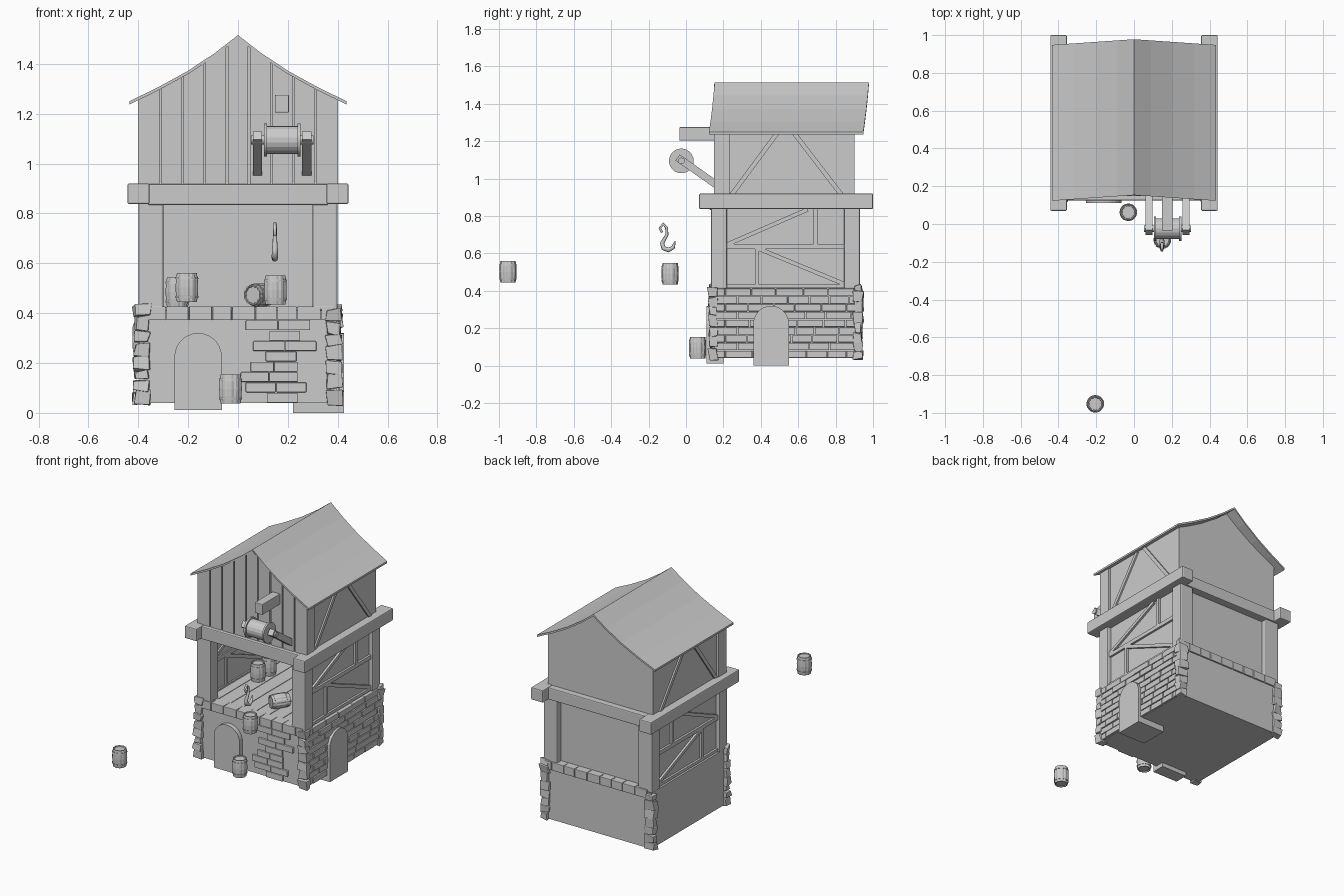
import bpy, bmesh, math, random
from mathutils import Vector, Matrix

if "Cube" in bpy.data.objects:
    bpy.data.objects.remove(bpy.data.objects["Cube"])

random.seed(4)
GREY = bpy.data.materials.new("plain_grey")
GREY.diffuse_color = (0.6, 0.6, 0.6, 1)
GREY.use_nodes = True
GREY.node_tree.nodes["Principled BSDF"].inputs["Base Color"].default_value = GREY.diffuse_color


def finish(name, bm, bevel=0, smooth=False):
    bmesh.ops.recalc_face_normals(bm, faces=bm.faces)
    me = bpy.data.meshes.new(name)
    bm.to_mesh(me)
    bm.free()
    me.materials.append(GREY)
    ob = bpy.data.objects.new(name, me)
    bpy.context.collection.objects.link(ob)
    if bevel:
        mod = ob.modifiers.new("bevel", 'BEVEL')
        mod.width, mod.segments = bevel, 2
    if smooth:
        me.shade_smooth()
        me.set_sharp_from_angle(angle=math.radians(35))
    return ob


def add_box(bm, x0, x1, y0, y1, z0, z1, jitter=0):
    vs = bmesh.ops.create_cube(bm, size=1)["verts"]
    for v in vs:
        v.co = Vector(((x0 + x1) / 2 + v.co.x * (x1 - x0),
                       (y0 + y1) / 2 + v.co.y * (y1 - y0),
                       (z0 + z1) / 2 + v.co.z * (z1 - z0)))
        v.co += Vector([random.uniform(-jitter, jitter) for _ in range(3)])


def box(name, *b, bevel=0):
    bm = bmesh.new()
    add_box(bm, *b)
    return finish(name, bm, bevel)


def prism(name, pts, a, b, axis='y', shear=lambda u: 0):
    """Extrude a (u, z) outline from a to b along x or y."""
    bm = bmesh.new()
    ends = []
    for d in (a, b):
        ends.append([bm.verts.new((u, d + shear(u), z) if axis == 'y' else (d, u, z)) for u, z in pts])
    bm.faces.new(ends[0])
    bm.faces.new(ends[1])
    for i in range(len(pts)):
        j = (i + 1) % len(pts)
        bm.faces.new((ends[0][i], ends[0][j], ends[1][j], ends[1][i]))
    return finish(name, bm)


def lathe(bm, prof, segs, mat, groove=0):
    """Spin (radius, height) points about local z; every third column may be grooved."""
    rings = []
    for r, z in prof:
        ring = []
        for i in range(segs):
            rr = r - (groove if i % 3 == 0 else 0)
            a = 2 * math.pi * i / segs
            ring.append(bm.verts.new(mat @ Vector((rr * math.cos(a), rr * math.sin(a), z))))
        rings.append(ring)
    for p, q in zip(rings, rings[1:]):
        for i in range(segs):
            j = (i + 1) % segs
            bm.faces.new((p[i], p[j], q[j], q[i]))
    bm.faces.new(rings[0])
    bm.faces.new(rings[-1])


# ---- stone base ----
box("stone_base", -.395, .395, .14, .93, .04, .41)


def arch(c, r, z0, z1):
    top = [(c + r * math.cos(math.pi * i / 14), z1 - r + r * math.sin(math.pi * i / 14)) for i in range(15)]
    return [(c + r, z0)] + top + [(c - r, z0)]


prism("front_door", arch(-.16, .095, .012, .32), .11, .20)
prism("side_door", arch(.455, .095, 0, .32), .22, .425, 'x')

# irregular patch of bricks on the front: (start, end) per course, from the top
bm = bmesh.new()
patch = [(.03, .29), (.125, .25), (.06, .315), (.11, .235), (.05, .24), (.01, .24), (.03, .275), (.115, .24)]
for k, (x0, x1) in enumerate(patch):
    n = max(1, round((x1 - x0) / .125))
    z = .372 - .0415 * (k + 1)
    for i in range(n):
        w = (x1 - x0) / n
        add_box(bm, x0 + i * w + .001, x0 + (i + 1) * w - .001, .127, .15, z + .001, z + .04)
finish("front_bricks", bm, .003)

# full brick courses on the right side
bm = bmesh.new()
for k in range(9):
    z = .04 + k * .0415
    y = .15
    step = .125 if k % 2 else .06
    while y < .925:
        y1 = min(y + step, .93)
        add_box(bm, .385, .408 + random.uniform(-.003, .003), y + .002, y1 - .002, z + .002, z + .0395)
        y, step = y1, random.uniform(.1, .15)
finish("side_bricks", bm, .003)

# coping bricks on the front and back
bm = bmesh.new()
for y0, y1 in ((.128, .2), (.87, .94)):
    x = -.37
    while x < .37:
        x1 = min(x + random.uniform(.075, .1), .385)
        add_box(bm, x + .0015, x1 - .0015, y0, y1, .372, .427)
        x = x1
finish("coping_bricks", bm, .003)

# rough corner stones
for side, sx in (("left", -1), ("right", 1)):
    for end, cy in (("front", .145), ("back", .92)):
        bm = bmesh.new()
        z = .035
        while z < .40:
            h = min(random.uniform(.04, .065), .432 - z)
            w, d = random.uniform(.027, .035), random.uniform(.02, .027)
            add_box(bm, sx * .385 - w, sx * .385 + w, cy - d, cy + d, z, z + h, .008)
            z += h
        finish(f"corner_stones_{end}_{side}", bm, .004)

# ---- open middle storey ----
bm = bmesh.new()
for i in range(8):
    x = -.38 + i * .095
    add_box(bm, x + .002, x + .093, .17, .9, .40, .425)
finish("floor_planks", bm)

for side, s in (("left", -1), ("right", 1)):
    def sbox(name, x0, x1, *r, **kw):
        return box(f"{name}_{side}", min(s * x0, s * x1), max(s * x0, s * x1), *r, **kw)

    def strut(name, p, q, w=.022, x0=.348, x1=.388):
        p, q = Vector(p), Vector(q)
        d = (q - p).normalized()
        n = Vector((-d.y, d.x)) * w / 2
        prism(f"{name}_{side}", [p + n, q + n, q - n, p - n], s * x0, s * x1, 'x')

    sbox("front_post", .298, .40, .135, .22, .41, .85, bevel=.008)
    sbox("back_post", .298, .40, .845, .93, .41, .85, bevel=.008)
    sbox("side_beam", .355, .443, .07, 1.0, .838, .92, bevel=.006)
    sbox("side_panel", .358, .374, .2, .86, .41, .85)
    # timber framing of the middle storey
    strut("middle_rail", (.21, .638), (.85, .638), .026)
    strut("sill_rail", (.21, .425), (.85, .425), .02)
    strut("upper_brace", (.22, .648), (.65, .835))
    strut("upper_stud", (.692, .64), (.692, .84), .02)
    strut("lower_brace", (.39, .625), (.85, .435))
    strut("lower_stud", (.38, .42), (.38, .63), .02)
    # upper storey post and braces
    sbox("upper_post", .33, .402, .15, .232, .9, 1.262)
    strut("gable_brace_front", (.245, .915), (.50, 1.26), .024, .37, .398)
    strut("gable_brace_back", (.83, .915), (.565, 1.26), .024, .37, .398)

box("back_panel", -.32, .32, .872, .888, .41, .85)
box("front_beam", -.36, .36, .125, .205, .833, .918, bevel=.006)
box("back_beam", -.36, .36, .86, .94, .838, .918, bevel=.006)

# ---- upper storey and roof ----
ROOF = [(0, 1.515), (.09, 1.445), (.2, 1.372), (.32, 1.306), (.435, 1.25)]


def roof_z(x):
    x = abs(x)
    for (a, za), (b, zb) in zip(ROOF, ROOF[1:]):
        if x <= b:
            return za + (zb - za) * (x - a) / (b - a)


top = [(-x, z) for x, z in reversed(ROOF[1:])] + ROOF
prism("roof", top + [(x, z - .013) for x, z in reversed(top)], .123, .948,
      shear=lambda u: .03 * (1 - abs(u) / .435))
inner = [-.388, -.32, -.2, -.09, 0, .09, .2, .32, .388]
prism("upper_storey", [(x, roof_z(x) - .006) for x in inner] + [(.388, .86), (-.388, .86)], .168, .90)

W = .8 / 9
for i in range(9):
    x0, x1 = -.4 + i * W + .004, -.4 + (i + 1) * W - .004
    xs = [x0, 0, x1] if x0 < 0 < x1 else [x0, x1]
    prism(f"gable_plank_{i + 1}", [(x, roof_z(x) - .008) for x in xs] + [(x1, .9), (x0, .9)], .149, .175)

# ---- winch ----
box("hoist_beam", .148, .204, -.035, .2, 1.204, 1.275, bevel=.004)
for name, x0, x1 in (("left", .06, .097), ("right", .257, .294)):
    d = Vector((.20, -.15)).normalized()
    n = Vector((-d.y, d.x)) * .02
    p, q = Vector((-.045, 1.113)), Vector((.18, .955))
    prism(f"winch_arm_{name}", [p + n, q + n, q - n, p - n], x0, x1, 'x')
spin = Matrix.Translation((.178, -.025, 1.095)) @ Matrix.Rotation(math.pi / 2, 4, 'Y')
bm = bmesh.new()
lathe(bm, [(.056, -.062), (.056, .062)], 18, spin)
finish("winch_drum", bm)
bm = bmesh.new()
for a in (-.073, .061):
    lathe(bm, [(.066, a), (.066, a + .012)], 24, spin)
finish("winch_flanges", bm, smooth=True)
bm = bmesh.new()
lathe(bm, [(.018, -.125), (.018, .125)], 12, spin)
finish("winch_axle", bm, smooth=True)

# ---- hook: tapered curve converted to a mesh ----
path = [(-.128, .712, .5), (-.14, .735, .55), (-.122, .757, .6), (-.104, .738, .6), (-.102, .70, .65),
        (-.128, .655, .9), (-.12, .628, 1), (-.093, .619, 1), (-.069, .632, .8), (-.058, .664, .3)]
cu = bpy.data.curves.new("hook", 'CURVE')
cu.dimensions = '3D'
cu.bevel_depth, cu.bevel_resolution, cu.use_fill_caps = .013, 2, True
sp = cu.splines.new('POLY')
sp.points.add(len(path) - 1)
for pt, (y, z, r) in zip(sp.points, path):
    pt.co, pt.radius = (.148, y, z, 1), r
cu.materials.append(GREY)
bpy.context.collection.objects.link(bpy.data.objects.new("hook", cu))

# ---- barrels: centre and optional lying rotation ----
lying = Matrix.Rotation(-math.radians(35), 4, 'Z') @ Matrix.Rotation(-math.pi / 2, 4, 'X')
barrels = [((-.205, -.952, .502), None), ((.15, -.085, .492), None), ((-.03, .062, .096), None),
           ((-.245, .56, .485), None), ((-.24, .67, .485), None), ((.09, .31, .473), lying)]
for k, (loc, rot) in enumerate(barrels):
    m = Matrix.Translation(loc) @ (rot or Matrix.Identity(4))
    bm = bmesh.new()
    lathe(bm, [(.034, -.052), (.036, -.058), (.041, -.058), (.045, -.03), (.0465, 0),
               (.045, .03), (.041, .058), (.036, .058), (.034, .052)], 30, m, .003)
    for z in (-.042, .034):
        lathe(bm, [(.0452, z), (.0462, z + .008)] if z < 0 else [(.0462, z), (.0452, z + .008)], 30, m)
    finish(f"barrel_{k + 1}", bm)
